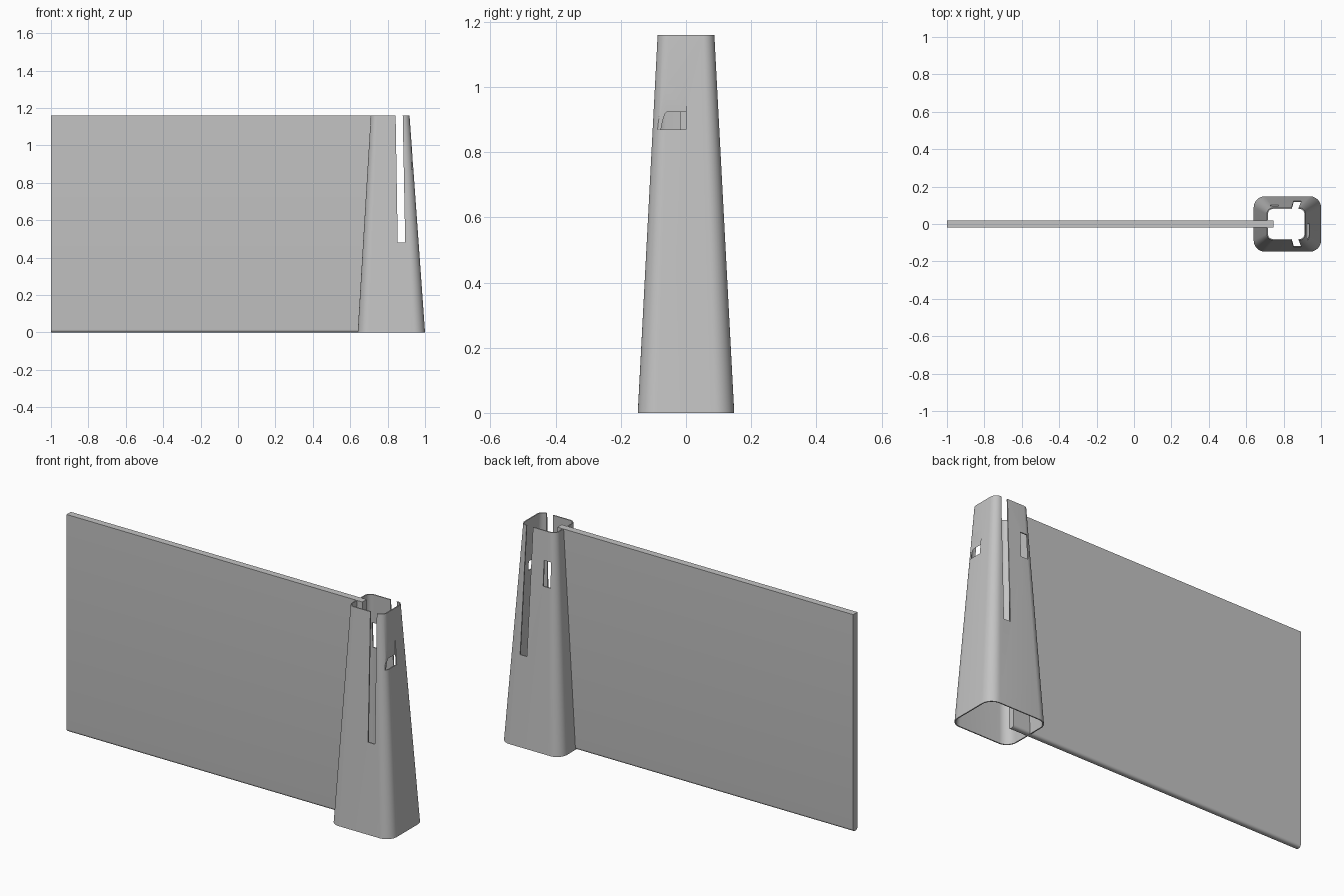
import bpy, bmesh, math

cube = bpy.data.objects.get("Cube")
if cube:
    bpy.data.objects.remove(cube, do_unlink=True)

HEIGHT = 1.16
WALL = 0.006

grey = bpy.data.materials.new("plain grey")
grey.use_nodes = True
grey.diffuse_color = (0.55, 0.55, 0.55, 1)
grey.node_tree.nodes["Principled BSDF"].inputs["Base Color"].default_value = (0.55, 0.55, 0.55, 1)


def make_object(name, bm):
    bmesh.ops.recalc_face_normals(bm, faces=bm.faces)
    mesh = bpy.data.meshes.new(name)
    bm.to_mesh(mesh)
    bm.free()
    mesh.materials.append(grey)
    obj = bpy.data.objects.new(name, mesh)
    bpy.context.collection.objects.link(obj)
    return obj


def activate(obj):
    bpy.ops.object.select_all(action='DESELECT')
    obj.select_set(True)
    bpy.context.view_layer.objects.active = obj


def prism(name, profile, y0, y1):
    """Extrude an x-z profile from y0 to y1."""
    bm = bmesh.new()
    face = bm.faces.new([bm.verts.new((x, y0, z)) for x, z in profile])
    out = bmesh.ops.extrude_face_region(bm, geom=[face])
    for v in out["geom"]:
        if isinstance(v, bmesh.types.BMVert):
            v.co.y = y1
    return make_object(name, bm)


def box(name, x0, x1, y0, y1, z0, z1):
    return prism(name, [(x0, z0), (x1, z0), (x1, z1), (x0, z1)], y0, y1)


def rounded_ring(bm, x0, x1, half_y, radius, z, inset):
    """Rounded rectangle of vertices at height z."""
    x0, x1, half_y, radius = x0 + inset, x1 - inset, half_y - inset, radius - inset
    steps = 10
    corners = [(x1 - radius, half_y - radius), (x0 + radius, half_y - radius),
               (x0 + radius, radius - half_y), (x1 - radius, radius - half_y)]
    ring = []
    for q, (cx, cy) in enumerate(corners):
        for i in range(steps + 1):
            a = math.pi / 2 * (q + i / steps)
            ring.append(bm.verts.new((cx + radius * math.cos(a), cy + radius * math.sin(a), z)))
    return ring


# Tapered hollow post, open at top and bottom
bm = bmesh.new()
base = dict(x0=0.64, x1=1.0, half_y=0.148, radius=0.06, z=0)
top = dict(x0=0.71, x1=0.917, half_y=0.087, radius=0.035, z=HEIGHT)
loops = [rounded_ring(bm, **base, inset=0), rounded_ring(bm, **top, inset=0),
         rounded_ring(bm, **top, inset=WALL), rounded_ring(bm, **base, inset=WALL)]
for k, lower in enumerate(loops):
    upper = loops[(k + 1) % 4]
    for i in range(len(lower)):
        j = (i + 1) % len(lower)
        bm.faces.new((lower[i], lower[j], upper[j], upper[i]))
post = make_object("tapered_post", bm)

# Slanted slots front and back, side notch, rear window
cutters = [
    prism("slot_cutter", [(0.854, 0.48), (0.894, 0.48), (0.88, 1.2), (0.842, 1.2)], -0.4, 0.4),
    box("side_notch_cutter", 0.928, 1.2, -0.3, 0.0, 0.87, 1.05),
    box("rear_window_cutter", 0.73, 0.772, 0.04, 0.3, 0.87, 1.005),
]
activate(post)
for cutter in cutters:
    mod = post.modifiers.new(cutter.name, 'BOOLEAN')
    mod.operation = 'DIFFERENCE'
    mod.solver = 'EXACT'
    mod.object = cutter
    bpy.ops.object.modifier_apply(modifier=mod.name)
for cutter in cutters:
    bpy.data.objects.remove(cutter, do_unlink=True)
activate(post)
bpy.ops.object.shade_smooth_by_angle(angle=math.radians(25))

# Thin panel with a rounded lower edge, reaching into the post
panel = box("panel", -1.0, 0.747, -0.018, 0.018, 0, HEIGHT)
bm = bmesh.new()
bm.from_mesh(panel.data)
lower_edges = [e for e in bm.edges
               if all(v.co.z < 0.01 for v in e.verts) and e.calc_length() > 1]
bmesh.ops.bevel(bm, geom=lower_edges, offset=0.015, segments=6, profile=0.5, affect='EDGES')
bm.to_mesh(panel.data)
bm.free()
activate(panel)
bpy.ops.object.shade_smooth_by_angle(angle=math.radians(25))
